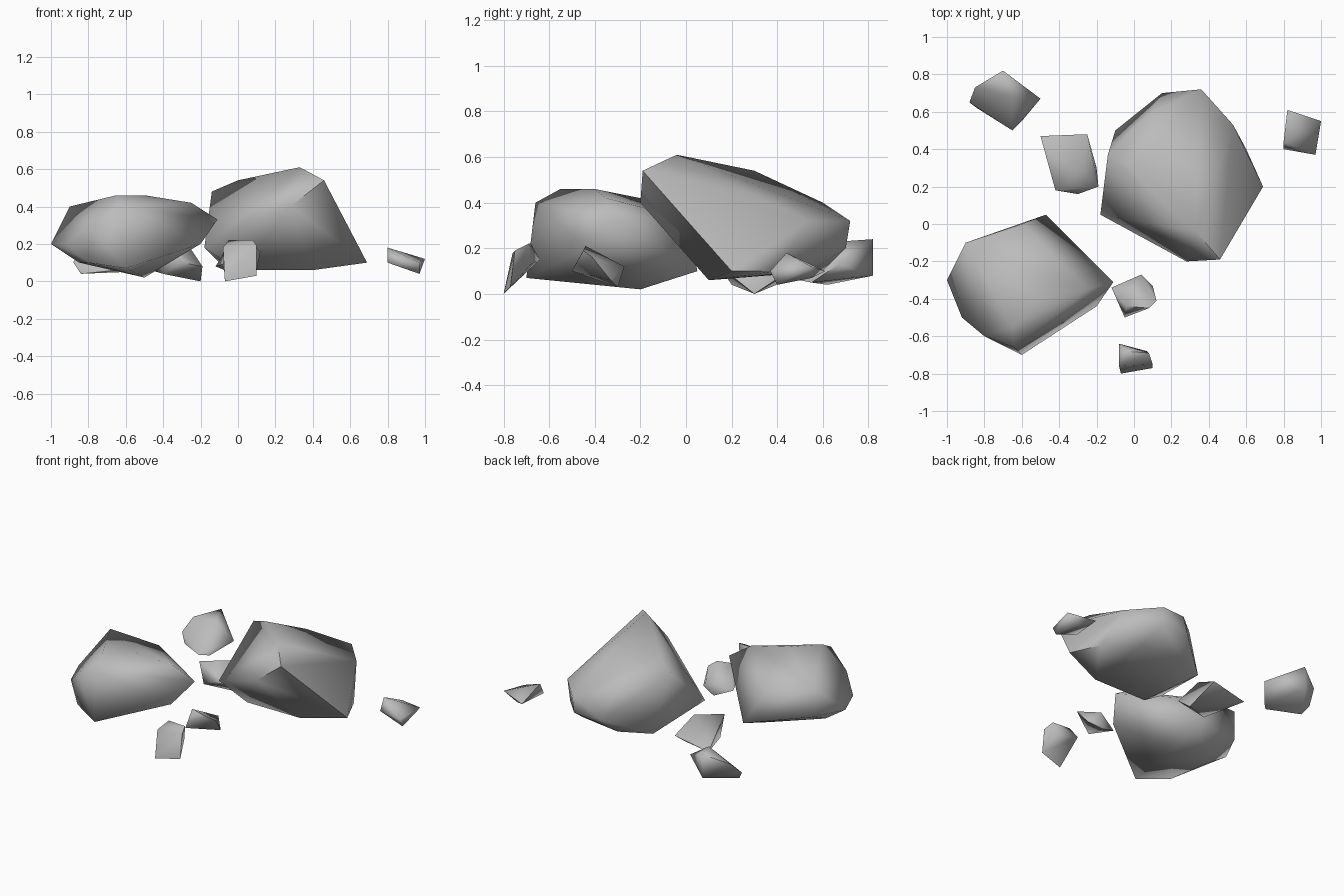
import bpy
import bmesh
import math

default_cube = bpy.data.objects.get("Cube")
if default_cube:
    bpy.data.objects.remove(default_cube, do_unlink=True)


def make_material(name, colour):
    material = bpy.data.materials.new(name)
    material.use_nodes = True
    material.diffuse_color = colour
    shader = next(n for n in material.node_tree.nodes if n.type == "BSDF_PRINCIPLED")
    shader.inputs["Base Color"].default_value = colour
    shader.inputs["Roughness"].default_value = 0.9
    return material


stone_grey = make_material("stone grey", (0.5, 0.5, 0.5, 1))


def build_rock(name, corners, sharp_angle=80):
    """Wrap a faceted stone around its corner points and soften the shading."""
    mesh = bpy.data.meshes.new(name)
    bm = bmesh.new()
    for corner in corners:
        bm.verts.new(corner)
    bmesh.ops.convex_hull(bm, input=bm.verts[:])
    loose = [vert for vert in bm.verts if not vert.link_faces]
    bmesh.ops.delete(bm, geom=loose, context="VERTS")
    bmesh.ops.recalc_face_normals(bm, faces=bm.faces[:])
    bm.to_mesh(mesh)
    bm.free()
    mesh.materials.append(stone_grey)
    rock = bpy.data.objects.new(name, mesh)
    bpy.context.collection.objects.link(rock)
    bpy.ops.object.select_all(action="DESELECT")
    rock.select_set(True)
    bpy.context.view_layer.objects.active = rock
    bpy.ops.object.shade_smooth_by_angle(angle=math.radians(sharp_angle))


# Tall boulder: base, waist, then leaning crown
build_rock("tall_boulder", [
    (0, .1, .06), (.4, .1, .06), (.4, .55, .1), (.1, .6, .1), (-.1, .5, .1),
    (.69, .2, .1), (.6, .4, .1), (-.18, .05, .18), (.15, .7, .2), (.36, .7, .2),
    (.36, .72, .32), (.53, .53, .32), (.1, .6, .4), (.28, -.2, .4),
    (.46, -.19, .54), (-.14, .37, .48), (0, .3, .54), (.33, -.04, .61),
])

# Broad boulder: base, waist, then flattened top
build_rock("broad_boulder", [
    (-.5, -.2, .02), (-.85, -.3, .1), (-.6, -.7, .07), (-.47, .05, .1),
    (-.8, -.6, .1), (-1, -.3, .2), (-.92, -.5, .2), (-.2, -.44, .2),
    (-.9, -.1, .2), (-.8, -.6, .3), (-.6, 0, .33), (-.11, -.31, .33),
    (-.64, -.66, .4), (-.9, -.1, .4), (-.25, -.35, .42), (-.5, -.4, .46),
    (-.65, -.55, .46),
])

# Small stones scattered around the boulders
build_rock("back_stone", [
    (-.84, .62, .04), (-.6, .55, .05), (-.65, .5, .06), (-.7, .82, .08),
    (-.88, .65, .1), (-.5, .67, .13), (-.85, .73, .18), (-.65, .68, .23),
    (-.7, .82, .24),
])
build_rock("middle_stone", [
    (-.2, .3, 0), (-.4, .2, .04), (-.5, .47, .07), (-.19, .2, .08),
    (-.3, .16, .1), (-.25, .48, .12), (-.42, .18, .2), (-.27, .3, .2),
])
build_rock("side_stone", [
    (.97, .4, .04), (.9, .55, .07), (.8, .4, .1), (.82, .61, .1),
    (.97, .37, .1), (1, .55, .12), (.8, .44, .18),
])
build_rock("near_stone", [
    (0, -.3, .03), (.1, -.33, .06), (-.12, -.34, .08), (-.05, -.5, .1),
    (.04, -.27, .12), (.12, -.41, .16), (.08, -.45, .19), (-.04, -.44, .21),
])
build_rock("front_stone", [
    (-.07, -.8, 0), (.1, -.77, .03), (.07, -.68, .13), (-.08, -.64, .15),
    (-.08, -.76, .18), (.1, -.75, .19), (-.05, -.68, .22), (.08, -.69, .22),
])
